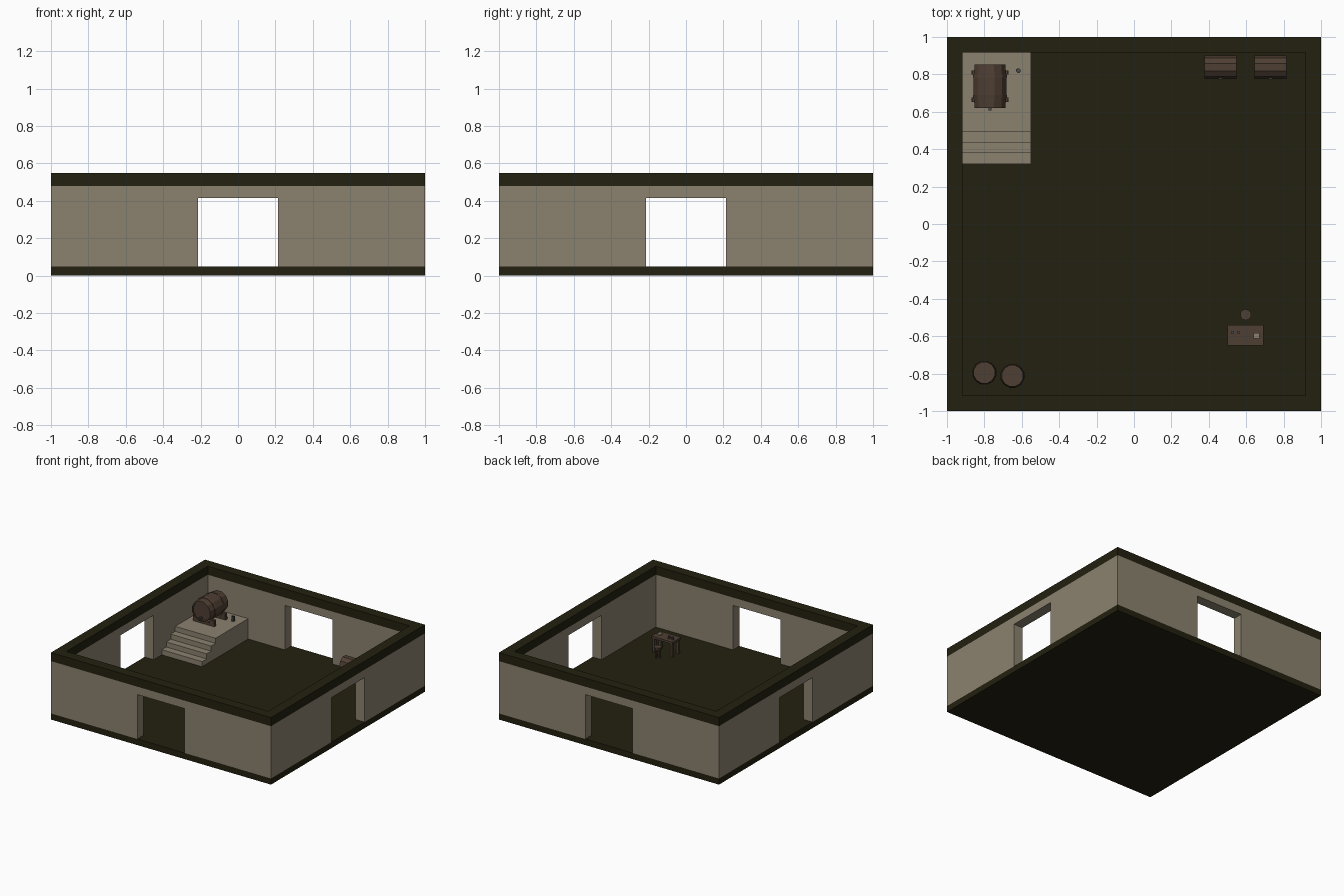
import bpy, bmesh, math
from mathutils import Matrix, Vector

if "Cube" in bpy.data.objects:
    bpy.data.objects.remove(bpy.data.objects["Cube"])


def material(name, rgb):
    m = bpy.data.materials.new(name)
    m.diffuse_color = (*rgb, 1)
    m.use_nodes = True
    m.node_tree.nodes["Principled BSDF"].inputs["Base Color"].default_value = m.diffuse_color
    return m


DARK = material("dark olive", (0.017, 0.015, 0.005))
STONE = material("beige stone", (0.26, 0.225, 0.162))
WOOD = material("brown wood", (0.078, 0.049, 0.033))
METAL = material("dark grey metal", (0.07, 0.07, 0.07))


def finish(bm, name, mat):
    bmesh.ops.recalc_face_normals(bm, faces=bm.faces)
    me = bpy.data.meshes.new(name)
    bm.to_mesh(me)
    bm.free()
    me.materials.append(mat)
    ob = bpy.data.objects.new(name, me)
    bpy.context.collection.objects.link(ob)
    return ob


def boxes(name, mat, items):
    """One object from boxes given as (x0, x1, y0, y1, z0, z1)."""
    bm = bmesh.new()
    for x0, x1, y0, y1, z0, z1 in items:
        mtx = Matrix.Translation(((x0 + x1) / 2, (y0 + y1) / 2, (z0 + z1) / 2)) \
            @ Matrix.Diagonal((x1 - x0, y1 - y0, z1 - z0, 1))
        bmesh.ops.create_cube(bm, size=1, matrix=mtx)
    return finish(bm, name, mat)


def prism(name, mat, profile, axis_len):
    """Extrude a closed (y, z) profile from x0 to x1."""
    x0, x1 = axis_len
    bm = bmesh.new()
    face = bm.faces.new([bm.verts.new((x0, y, z)) for y, z in profile])
    ext = bmesh.ops.extrude_face_region(bm, geom=[face])
    moved = [v for v in ext["geom"] if isinstance(v, bmesh.types.BMVert)]
    bmesh.ops.translate(bm, verts=moved, vec=(x1 - x0, 0, 0))
    return finish(bm, name, mat)


def lathe(name, mat, profile, loc, sides=12, along_y=False):
    """Capped turned shape from (radius, height) points."""
    bm = bmesh.new()
    rings = []
    for r, h in profile:
        angles = [2 * math.pi * (i + 0.5) / sides for i in range(sides)]
        rings.append([bm.verts.new((r * math.cos(a), r * math.sin(a), h)) for a in angles])
    for a, b in zip(rings, rings[1:]):
        for i in range(sides):
            j = (i + 1) % sides
            bm.faces.new((a[i], a[j], b[j], b[i]))
    bm.faces.new(rings[0])
    bm.faces.new(rings[-1])
    if along_y:
        bm.transform(Matrix.Rotation(-math.pi / 2, 4, 'X'))
    bm.transform(Matrix.Translation(Vector(loc)))
    return finish(bm, name, mat)


def barrel(name, loc, r, length, along_y=False):
    """Gently bulged staves with two raised hoops and recessed ends."""
    e, t = r * 0.92, r * 0.03
    k = length
    lathe(name, WOOD, [(e * 0.88, 0.03 * k), (e * 0.88, 0), (e, 0), (r * 0.97, k * 0.22),
                       (r * 0.97 + t, k * 0.22), (r + t, k * 0.30), (r, k * 0.30), (r, k * 0.70),
                       (r + t, k * 0.70), (r * 0.97 + t, k * 0.78), (r * 0.97, k * 0.78),
                       (e, k), (e * 0.88, k), (e * 0.88, 0.97 * k)], loc, 12, along_y)


# Room shell: floor slab, walls with a doorway on each side, dark rim
IN, DOOR, Z0, Z1, ZD = 0.917, 0.215, 0.05, 0.48, 0.415
boxes("floor", DARK, [(-1, 1, -1, 1, 0, Z0)])
walls, rim = [], []
for s in (-1, 1):
    a, b = sorted((s * IN, s))
    rim += [(-1, 1, a, b, Z1, 0.55), (a, b, -IN, IN, Z1, 0.55)]
    walls += [(-DOOR, DOOR, a, b, ZD, Z1), (a, b, -DOOR, DOOR, ZD, Z1)]
    for t in (-1, 1):
        c, d = sorted((t * DOOR, t))
        walls.append((c, d, a, b, Z0, Z1))
        c, d = sorted((t * DOOR, t * IN))
        walls.append((a, b, c, d, Z0, Z1))
boxes("walls", STONE, walls)
boxes("wall_rim", DARK, rim)

# Stepped platform in the back left corner
PLAT = 0.217
rise = (PLAT - Z0) / 4
steps = [(0.917, Z0)]
for i in range(4):
    y = 0.32 + i * 0.0583
    steps += [(y, Z0 + i * rise), (y, Z0 + (i + 1) * rise)]
steps.append((0.917, PLAT))
prism("platform_steps", STONE, steps, (-IN, -0.55))

# Large barrel lying on its cradle, with tap and mug
barrel("large_barrel", (-0.77, 0.62, 0.33), 0.092, 0.234, True)
cradle = []
for y in (0.665, 0.81):
    cradle.append((-0.868, -0.672, y - 0.012, y + 0.012, PLAT, PLAT + 0.022))
    for s in (-1, 1):
        x = -0.77 + s * 0.075
        cradle.append((x - 0.02, x + 0.02, y - 0.012, y + 0.012, PLAT + 0.022, PLAT + 0.05))
boxes("barrel_cradle", WOOD, cradle)
boxes("barrel_tap", METAL, [(-0.777, -0.763, 0.606, 0.63, 0.27, 0.284)])


def mug(name, loc, r, h):
    lathe(name, METAL, [(r, 0), (r, h), (r * 0.75, h), (r * 0.75, h * 0.25)], loc, 8)


mug("platform_mug", (-0.618, 0.82, PLAT), 0.013, 0.04)

# Standing barrels in the front left corner
for i, (x, y) in enumerate([(-0.80, -0.795), (-0.65, -0.812)]):
    barrel(f"standing_barrel_{i + 1}", (x, y, Z0), 0.064, 0.165)

# Chests with rounded lids in the back right corner
for i, x in enumerate((0.462, 0.73)):
    cy, base, r = 0.838, 0.13, 0.062
    boxes(f"chest_body_{i + 1}", WOOD, [(x - 0.081, x + 0.081, cy - 0.059, cy + 0.059, Z0, base)])
    arc = [(cy + r * math.cos(math.pi * k / 5), base + r * math.sin(math.pi * k / 5)) for k in range(6)]
    prism(f"chest_lid_{i + 1}", WOOD, arc, (x - 0.085, x + 0.085))
    boxes(f"chest_latch_{i + 1}", METAL, [(x - 0.01, x + 0.01, cy - 0.066, cy - 0.055, 0.115, 0.143)])

# Table with mugs and a small pale block
TT = 0.18
table = [(0.5, 0.693, -0.65, -0.54, TT - 0.018, TT)]
for x in (0.517, 0.676):
    for y in (-0.635, -0.555):
        table.append((x - 0.011, x + 0.011, y - 0.011, y + 0.011, Z0, TT - 0.018))
boxes("table", WOOD, table)
for i, x in enumerate((0.527, 0.559)):
    mug(f"table_mug_{i + 1}", (x, -0.58, TT), 0.009, 0.022)
boxes("pale_block", STONE, [(0.64, 0.67, -0.612, -0.582, TT, TT + 0.012)])

# Round stool on three legs
lathe("stool_seat", WOOD, [(0.03, 0), (0.03, 0.018)], (0.597, -0.485, 0.122), 10)
for i in range(3):
    a = math.pi / 2 + i * 2 * math.pi / 3
    lathe(f"stool_leg_{i + 1}", WOOD, [(0.007, 0), (0.007, 0.072)],
          (0.597 + 0.018 * math.cos(a), -0.485 + 0.018 * math.sin(a), Z0), 6)
